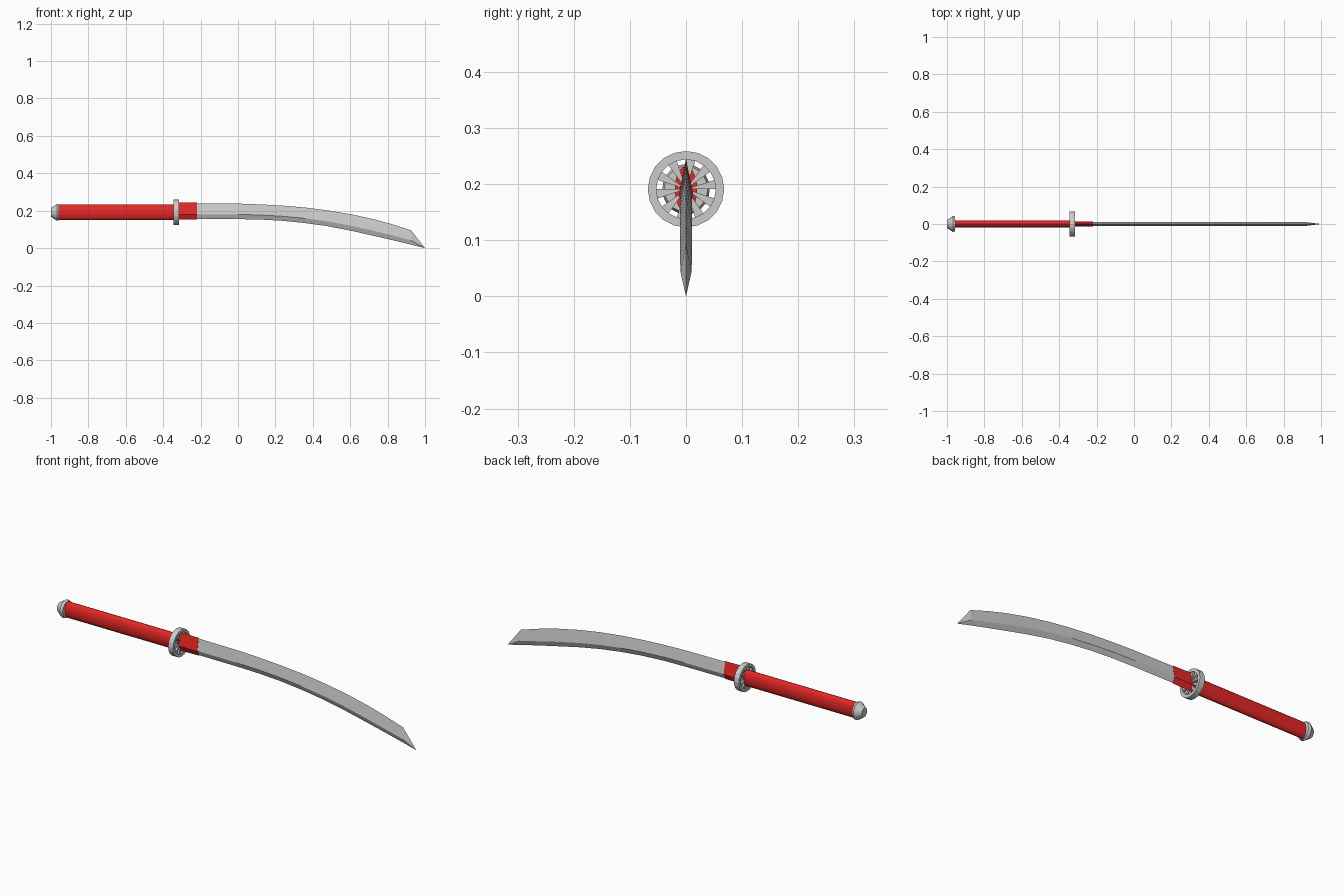
import bpy, bmesh, math

if "Cube" in bpy.data.objects:
    bpy.data.objects.remove(bpy.data.objects["Cube"])

SIDES = 20
AXIS_Z = 0.191
red = bpy.data.materials.new("red_wrap")
red.diffuse_color = (0.8, 0.02, 0.02, 1)
red.use_nodes = True
red.node_tree.nodes["Principled BSDF"].inputs["Base Color"].default_value = red.diffuse_color


def finish(name, bm, mat=None, smooth=False):
    bmesh.ops.recalc_face_normals(bm, faces=bm.faces)
    mesh = bpy.data.meshes.new(name)
    bm.to_mesh(mesh)
    bm.free()
    ob = bpy.data.objects.new(name, mesh)
    bpy.context.collection.objects.link(ob)
    if mat:
        mesh.materials.append(mat)
    if smooth:
        bpy.ops.object.select_all(action='DESELECT')
        ob.select_set(True)
        bpy.context.view_layer.objects.active = ob
        bpy.ops.object.shade_smooth_by_angle(angle=math.radians(30))
    return ob


def loft(bm, sections, caps=True, closed=False):
    """Skin a list of equal-length point loops."""
    loops = [[bm.verts.new(p) for p in s] for s in sections]
    pairs = list(zip(loops, loops[1:]))
    if closed:
        pairs.append((loops[-1], loops[0]))
    for a, b in pairs:
        for i in range(len(a)):
            j = (i + 1) % len(a)
            bm.faces.new((a[i], a[j], b[j], b[i]))
    if caps and not closed:
        bm.faces.new(loops[0])
        bm.faces.new(loops[-1])


def point(x, r, k, ry=None):
    a = math.tau * k / SIDES
    return (x, (r if ry is None else ry) * math.cos(a), AXIS_Z + r * math.sin(a))


def oval(x, rz, ry=None):
    return [point(x, rz, k, ry) for k in range(SIDES)]


def blade_section(x, top, bottom, half):
    # four-sided section, sharp at spine and edge, widest low down
    mid = bottom + 0.3 * (top - bottom)
    return [(x, 0, top), (x, half, mid), (x, 0, bottom), (x, -half, mid)]


# oval grip
bm = bmesh.new()
loft(bm, [oval(-0.965, 0.041, 0.02), oval(-0.325, 0.041, 0.02)])
finish("grip", bm, red, True)

# tapered end cap
bm = bmesh.new()
loft(bm, [oval(x, r, r * 0.94) for x, r in
          [(-1, 0.023), (-0.968, 0.045), (-0.956, 0.041)]])
finish("end_cap", bm)

# guard rim
bm = bmesh.new()
loft(bm, [oval(-0.344, 0.068), oval(-0.316, 0.068),
          oval(-0.316, 0.053), oval(-0.344, 0.053)], closed=True)
finish("guard_rim", bm)

# guard spokes: wedges in every other sector
bm = bmesh.new()
for k in range(0, SIDES, 2):
    loft(bm, [[point(x, 0.003, k), point(x, 0.055, k),
               point(x, 0.055, k + 1), point(x, 0.003, k + 1)]
              for x in (-0.340, -0.320)])
finish("guard_spokes", bm)

# blade collar
bm = bmesh.new()
loft(bm, [blade_section(-0.33, 0.245, 0.152, 0.0135),
          blade_section(-0.22, 0.243, 0.153, 0.0130)])
finish("blade_collar", bm, red)

# curved blade: x, spine height, edge height, half thickness
stations = [(-0.24, 0.240, 0.156, 0.011), (0.0, 0.238, 0.155, 0.011),
            (0.12, 0.234, 0.153, 0.011), (0.24, 0.227, 0.146, 0.011),
            (0.36, 0.217, 0.134, 0.011), (0.48, 0.202, 0.117, 0.011),
            (0.60, 0.182, 0.094, 0.011), (0.72, 0.156, 0.067, 0.011),
            (0.82, 0.129, 0.044, 0.011), (0.925, 0.096, 0.019, 0.0095)]
bm = bmesh.new()
loft(bm, [blade_section(*s) for s in stations])
# draw the last section out to the slanted tip
bm.faces.ensure_lookup_table()
end = bm.faces[-1]
bmesh.ops.poke(bm, faces=[end])
bm.verts.ensure_lookup_table()
bm.verts[-1].co = (1.0, 0, 0.0)
finish("blade", bm)
